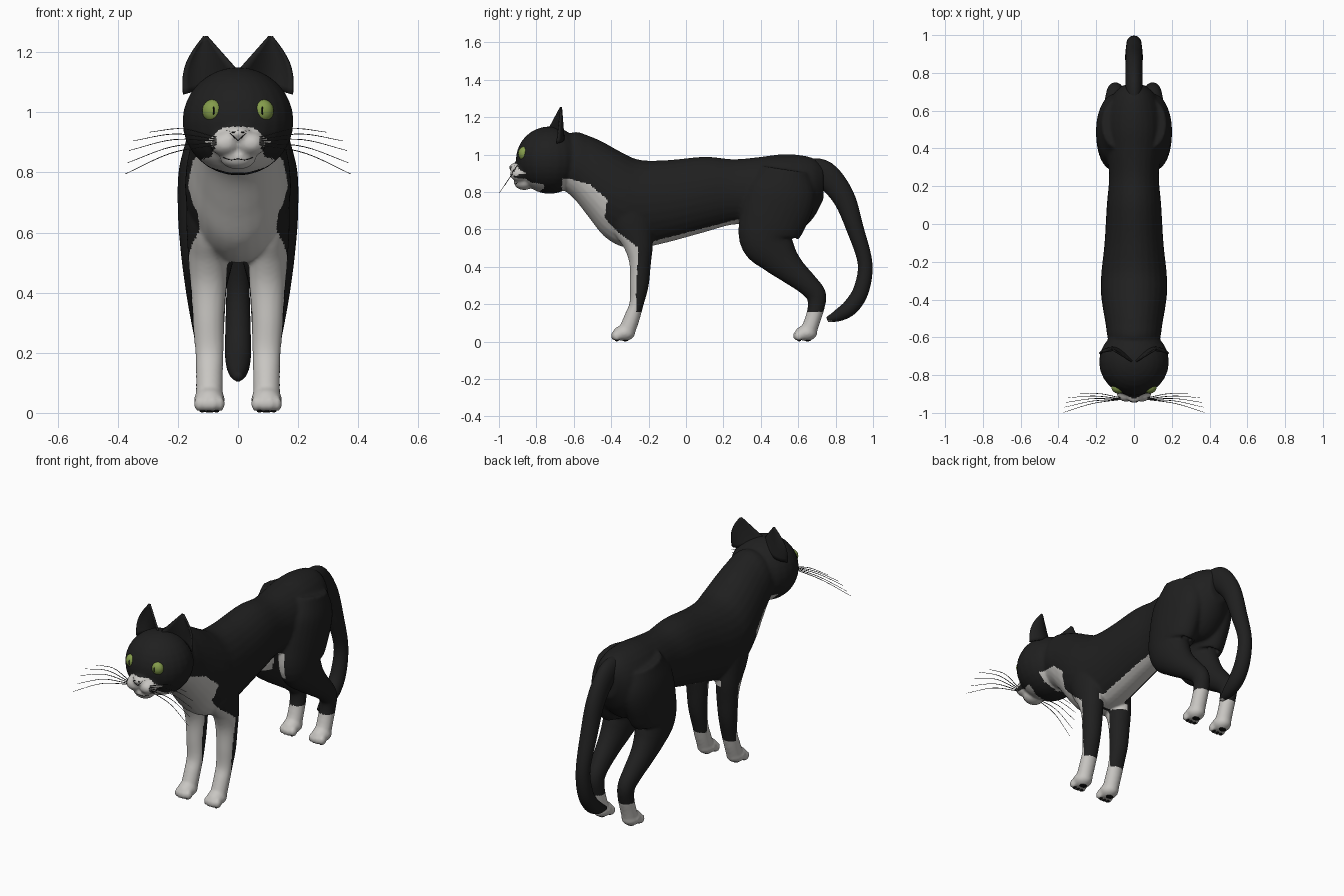
import bpy, bmesh, math
from mathutils import Vector
from mathutils.bvhtree import BVHTree

default_cube = bpy.data.objects.get("Cube")
if default_cube:
    bpy.data.objects.remove(default_cube)


def material(name, colour):
    mat = bpy.data.materials.new(name)
    mat.use_nodes = True
    mat.diffuse_color = (*colour, 1)
    mat.node_tree.nodes["Principled BSDF"].inputs["Base Color"].default_value = (*colour, 1)
    return mat


BLACK = material("black_fur", (.014, .014, .014))
WHITE = material("white_fur", (.58, .565, .54))
GREEN = material("eye_green", (.23, .33, .07))
PUPIL = material("pupil_black", (.004, .004, .004))
NOSE = material("nose_grey", (.36, .33, .31))
WHISKER = material("whisker_grey", (.04, .04, .04))


def interp(table, value):
    """Piecewise linear lookup in a sorted table of (key, result)."""
    if value <= table[0][0]:
        return table[0][1]
    for (a, u), (b, v) in zip(table, table[1:]):
        if value <= b:
            return u + (v - u) * (value - a) / (b - a)
    return table[-1][1]


def smooth_path(points, steps=6):
    """Catmull-Rom resampling of tuples of any length."""
    pts = [Vector(p) for p in points]
    pts = [pts[0] * 2 - pts[1]] + pts + [pts[-1] * 2 - pts[-2]]
    out = []
    for a, b, c, d in zip(pts, pts[1:], pts[2:], pts[3:]):
        for i in range(steps):
            t = i / steps
            out.append((b * 2 + (c - a) * t + (a * 2 - b * 5 + c * 4 - d) * t * t
                        + (b * 3 - a - c * 3 + d) * t ** 3) / 2)
    return out + [pts[-2]]


def loft(bm, points, upright=False, sides=28):
    """Skin ellipses (x, y, z, half width, half depth) along a path."""
    path = smooth_path(points)
    rings = []
    for i, p in enumerate(path):
        ahead, behind = path[min(i + 1, len(path) - 1)], path[max(i - 1, 0)]
        normal = Vector((0, behind[2] - ahead[2], ahead[1] - behind[1])).normalized()
        if upright:
            normal = Vector((0, 0, 1))
        ring = []
        for k in range(sides):
            a = math.tau * k / sides
            side = Vector((math.cos(a) * p[3], 0, 0))
            ring.append(bm.verts.new(Vector(p[:3]) + side + normal * math.sin(a) * p[4]))
        rings.append(ring)
    for r, q in zip(rings, rings[1:]):
        for k in range(sides):
            j = (k + 1) % sides
            bm.faces.new((r[k], r[j], q[j], q[k]))
    bm.faces.new(rings[0][::-1])
    bm.faces.new(rings[-1])


def ball(bm, centre, radii):
    made = bmesh.ops.create_uvsphere(bm, u_segments=24, v_segments=16, radius=1)
    for v in made["verts"]:
        v.co = Vector(c + r * n for c, r, n in zip(centre, radii, v.co))


def finish(bm, name, *mats):
    bmesh.ops.recalc_face_normals(bm, faces=bm.faces)
    mesh = bpy.data.meshes.new(name)
    bm.to_mesh(mesh)
    bm.free()
    for m in mats:
        mesh.materials.append(m)
    mesh.polygons.foreach_set("use_smooth", [True] * len(mesh.polygons))
    obj = bpy.data.objects.new(name, mesh)
    bpy.context.collection.objects.link(obj)
    return obj


def strand(name, points, radius, mat, taper=False):
    curve = bpy.data.curves.new(name, "CURVE")
    curve.dimensions = "3D"
    curve.bevel_depth = radius
    curve.bevel_resolution = 1
    spline = curve.splines.new("POLY")
    path = smooth_path(points)
    spline.points.add(len(path) - 1)
    for i, (pt, co) in enumerate(zip(spline.points, path)):
        pt.co = (*co, 1)
        pt.radius = 1 - .6 * i / len(path) if taper else 1
    curve.materials.append(mat)
    bpy.context.collection.objects.link(bpy.data.objects.new(name, curve))


# Torso and neck: (y, bottom, top, half width)
bm = bmesh.new()
torso = [(-.68, .83, 1.07, .12), (-.6, .765, 1.12, .14), (-.52, .665, 1.1, .152),
         (-.44, .565, 1.065, .166), (-.35, .51, 1.015, .176), (-.25, .5, .972, .172),
         (-.1, .53, .97, .156), (.1, .585, .988, .144), (.25, .625, .975, .132),
         (.38, .62, .985, .145), (.5, .59, 1, .16), (.6, .59, .998, .15),
         (.68, .66, .98, .115), (.735, .76, .94, .06)]
loft(bm, [(0, y, (lo + hi) / 2, w, (hi - lo) / 2) for y, lo, hi, w in torso], upright=True)

# Head, nose bridge and chin
ball(bm, (0, -.73, .97), (.185, .18, .18))
ball(bm, (0, -.9, .93), (.045, .047, .027))
ball(bm, (0, -.865, .85), (.06, .055, .04))

front_leg = [(.092, -.29, .82, .07, .09), (.1, -.29, .66, .072, .115), (.1, -.255, .52, .066, .08),
             (.098, -.245, .42, .06, .058), (.098, -.25, .3, .053, .05), (.095, -.265, .2, .047, .038),
             (.095, -.288, .13, .045, .042), (.095, -.315, .06, .045, .045)]
hind_leg = [(.085, .53, .92, .085, .13), (.098, .51, .8, .1, .185), (.1, .465, .66, .1, .18),
            (.1, .435, .55, .092, .15), (.105, .49, .46, .076, .108), (.108, .56, .385, .062, .078),
            (.105, .645, .31, .052, .06), (.1, .695, .25, .046, .054), (.096, .695, .18, .044, .045),
            (.095, .675, .11, .044, .042), (.095, .655, .055, .045, .045)]
for s in (-1, 1):
    ball(bm, (s * .042, -.887, .896), (.052, .055, .042))
    for leg, paw_y in ((front_leg, -.332), (hind_leg, .642)):
        loft(bm, [(s * p[0], *p[1:]) for p in leg])
        ball(bm, (s * .095, paw_y, .045), (.051, .06, .042))
        for toe in (-1.5, -.5, .5, 1.5):
            ball(bm, (s * .095 + toe * .024, paw_y - .05 + abs(toe) * .008, .03), (.015, .025, .026))

# Fuse the skin into one smooth surface
body = finish(bm, "body")
remesh = body.modifiers.new("fuse", "REMESH")
remesh.mode = "VOXEL"
remesh.voxel_size = .009
relax = body.modifiers.new("relax", "SMOOTH")
relax.iterations = 4
bpy.context.view_layer.update()
fused = bpy.data.meshes.new_from_object(body.evaluated_get(bpy.context.evaluated_depsgraph_get()))
body.modifiers.clear()
body.data = fused
fused.materials.clear()
fused.materials.append(BLACK)
fused.materials.append(WHITE)

# White socks, bib, belly and muzzle
bib_edge = [(.16, -.27), (.3, -.265), (.5, -.255), (.53, -.29), (.58, -.36), (.66, -.435),
            (.76, -.42), (.84, -.515), (.87, -.62), (.88, -1)]
muzzle_edge = [(.8, .03), (.815, .085), (.84, .135), (.852, .09), (.885, .075), (.9, .11), (.95, .05)]
belly_edge = [(-.3, .54), (-.18, .535), (.3, .66)]


def is_white(x, y, z):
    if z < .16:
        return True
    if y < -.665:
        return y < -.76 and .8 < z < .952 and abs(x) < interp(muzzle_edge, z)
    if y < -.24:
        return y < interp(bib_edge, z)
    return y < .36 and abs(x) < .1 and .5 < z < interp(belly_edge, y)


for f in fused.polygons:
    f.use_smooth = True
    f.material_index = int(is_white(*f.center))

# Surface probe for placing face details
bm = bmesh.new()
bm.from_mesh(fused)
tree = BVHTree.FromBMesh(bm)
bm.free()


def on_face(x, z):
    hit = tree.ray_cast(Vector((x, -2, z)), Vector((0, 1, 0)))[0]
    return Vector((x, hit.y if hit else -.85, z))


# Tail with a pale tip underneath
bm = bmesh.new()
tail = [(.64, .91, .07), (.74, .893, .072), (.84, .775, .06), (.905, .6, .046), (.957, .42, .039),
        (.938, .28, .042), (.885, .19, .043), (.82, .143, .034), (.755, .117, .014)]
loft(bm, [(0, y, z, min(r, .046), r) for y, z, r in tail])
tail_obj = finish(bm, "tail", BLACK, WHITE)
for f in tail_obj.data.polygons:
    f.material_index = int(f.center.y < .78 and f.center.z < .112)

for s, side in ((-1, "right"), (1, "left")):
    # Ear: a curved shell drawn up to a tip
    bm = bmesh.new()
    inner, back, outer = Vector((0, -.735, 1.135)), Vector((.1, -.6, 1.08)), Vector((.18, -.69, 1.06))
    tip = Vector((.108, -.668, 1.258))
    grid = []
    for i in range(11):
        u, row = i / 10, []
        base = inner * (1 - u) ** 2 + back * 2 * u * (1 - u) + outer * u * u
        for j in range(10):
            t = j / 9 * .97
            p = base.lerp(tip, t) + Vector((.028 * u * math.sin(math.pi * t), 0, 0))
            row.append(bm.verts.new((s * p.x, p.y, p.z)))
        grid.append(row)
    for a, b in zip(grid, grid[1:]):
        for j in range(9):
            bm.faces.new((a[j], b[j], b[j + 1], a[j + 1]))
    ear = finish(bm, side + "_ear", BLACK)
    shell = ear.modifiers.new("thickness", "SOLIDIFY")
    shell.thickness = .01
    shell.offset = 0

    # Eye and slit pupil
    bm = bmesh.new()
    eye_y = on_face(s * .083, 1.005).y + .02
    ball(bm, (s * .083, eye_y, 1.005), (.036, .032, .038))
    finish(bm, side + "_eye", GREEN)
    bm = bmesh.new()
    ball(bm, (s * .081, eye_y - .03, 1.005), (.003, .004, .014))
    finish(bm, side + "_pupil", PUPIL)

    # Whiskers
    tips = [(.375, -.998, .795), (.368, -.97, .832), (.362, -.945, .873), (.35, -.92, .905), (.295, -.9, .934)]
    for i, end in enumerate(tips):
        root = on_face(s * .072, .893 + i * .006)
        end = Vector((s * end[0], *end[1:]))
        middle = root.lerp(end, .5) + Vector((0, .012, .02))
        strand(side + "_whisker", [root, middle, end], .0022, WHISKER, taper=True)

    # Muzzle lines
    lift = Vector((0, -.001, 0))
    strand(side + "_mouth_line", [on_face(s * x, z) + lift for x, z in ((0, .845), (.025, .842), (.05, .85))],
           .0015, PUPIL)
    strand(side + "_nose_line", [on_face(s * x, z) + lift for x, z in ((0, .906), (.02, .924), (.038, .94))],
           .0015, PUPIL)
    bm = bmesh.new()
    ball(bm, on_face(s * .014, .934), (.007, .003, .003))
    finish(bm, side + "_nostril", PUPIL)

    # Paw pads
    for pair, paw_y in (("front", -.345), ("hind", .63)):
        bm = bmesh.new()
        ball(bm, (s * .095, paw_y + .02, .008), (.022, .018, .007))
        for toe in (-1, 0, 1):
            ball(bm, (s * .095 + toe * .024, paw_y - .025, .008), (.009, .011, .007))
        finish(bm, side + "_" + pair + "_paw_pads", PUPIL)

# Nose plate
bm = bmesh.new()
bm.faces.new([bm.verts.new(on_face(x, z) + Vector((0, -.002, 0)))
              for x, z in ((0, .908), (.03, .938), (0, .942), (-.03, .938))])
finish(bm, "nose", NOSE)
